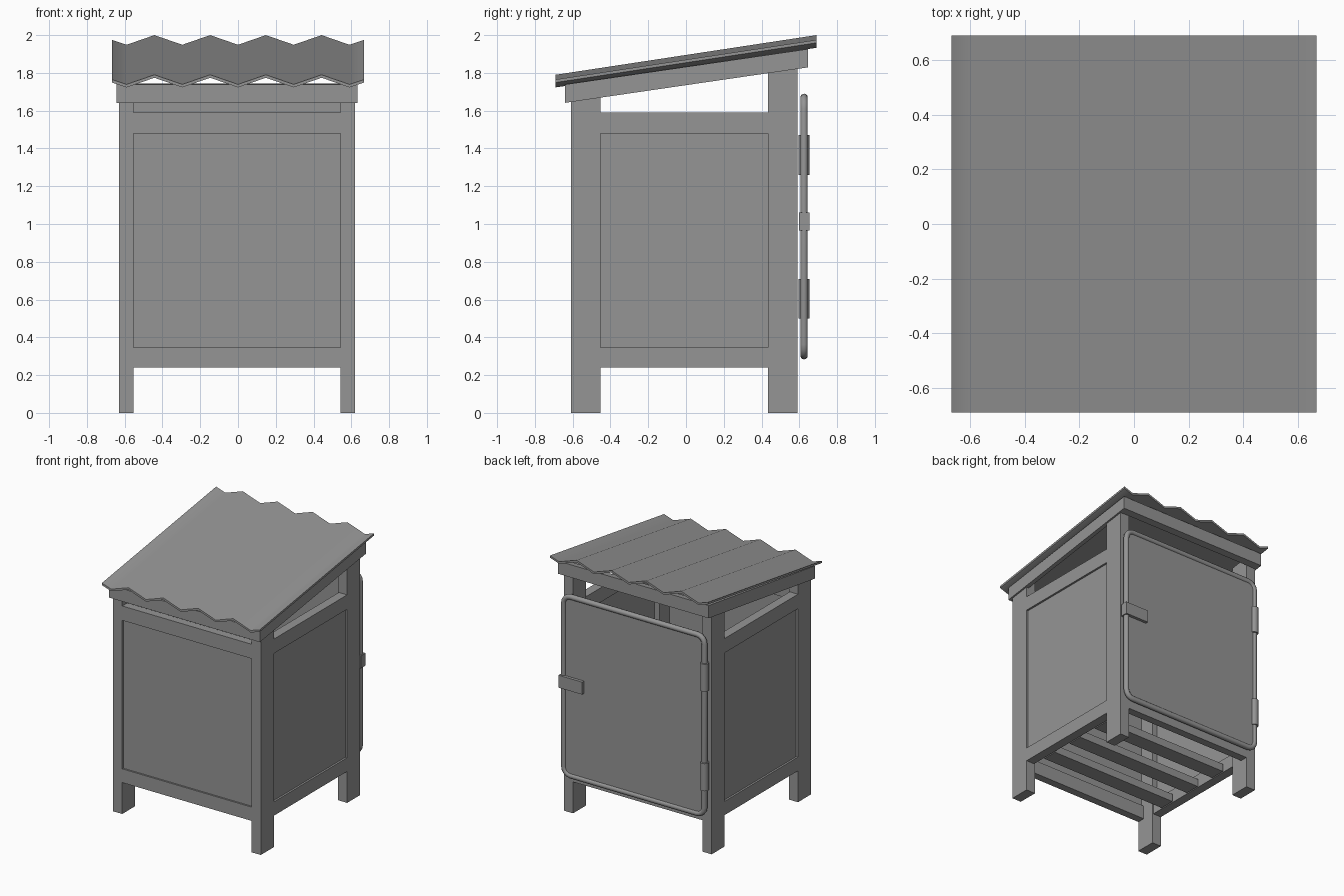
import bpy, bmesh, math
from mathutils import Vector

cube = bpy.data.objects.get("Cube")
if cube:
    bpy.data.objects.remove(cube, do_unlink=True)

# Single painted grey
grey = bpy.data.materials.new("plain grey")
grey.use_nodes = True
colour = (0.3, 0.3, 0.3, 1)
grey.diffuse_color = colour
grey.node_tree.nodes["Principled BSDF"].inputs["Base Color"].default_value = colour

SLOPE = 0.152          # rise of the roof per unit of depth
CX, CY = -0.005, -0.01  # centre of the leg frame


def add_object(name, mesh, smooth=False):
    ob = bpy.data.objects.new(name, mesh)
    bpy.context.collection.objects.link(ob)
    mesh.materials.clear()
    mesh.materials.append(grey)
    if smooth:
        bpy.ops.object.select_all(action="DESELECT")
        ob.select_set(True)
        bpy.context.view_layer.objects.active = ob
        bpy.ops.object.shade_smooth_by_angle(angle=math.radians(50))
    return ob


def prism(name, outline, y0, y1, slope=0.0, smooth=False):
    """Extrude an (x, z) outline along y, lifting z by slope * y."""
    bm = bmesh.new()
    face = bm.faces.new([bm.verts.new((x, y0, z)) for x, z in outline])
    moved = bmesh.ops.extrude_face_region(bm, geom=[face])["geom"]
    for v in moved:
        if isinstance(v, bmesh.types.BMVert):
            v.co.y = y1
    for v in bm.verts:
        v.co.z += slope * v.co.y
    bmesh.ops.recalc_face_normals(bm, faces=bm.faces)
    mesh = bpy.data.meshes.new(name)
    bm.to_mesh(mesh)
    bm.free()
    return add_object(name, mesh, smooth)


def box(name, xs, ys, zs, slope=0.0):
    (a, b), (c, d) = sorted(xs), zs
    return prism(name, [(a, c), (b, c), (b, d), (a, d)], *sorted(ys), slope)


# Legs, with tops cut to the roof slope
for sx, side in ((-1, "right"), (1, "left")):
    for sy, end in ((-1, "front"), (1, "back")):
        xs = (CX + sx * 0.547, CX + sx * 0.625)
        ys = (CY + sy * 0.443, CY + sy * 0.6)
        leg = box(f"{end}_{side}_leg", xs, ys, (0, 1.8))
        for v in leg.data.vertices:
            if v.co.z > 1:
                v.co.z += SLOPE * v.co.y

# Side walls: recessed panel, bottom and top rails, sloping roof beam
for sx, side in ((-1, "right"), (1, "left")):
    outer = CX + sx * 0.625
    ys = (CY - 0.443, CY + 0.443)
    for part, zs in (("bottom", (0.24, 0.345)), ("top", (1.48, 1.59))):
        box(f"{side}_{part}_rail", (outer, outer - sx * 0.07), ys, zs)
    box(f"{side}_panel", (outer - sx * 0.015, outer - sx * 0.035), ys, (0.3, 1.55))
    box(f"{side}_roof_beam", (CX + sx * 0.605, CX + sx * 0.638), (-0.64, 0.645),
        (1.735, 1.832), SLOPE * 0.96)

# Front wall
inner = (CX - 0.547, CX + 0.547)
for part, zs in (("bottom", (0.24, 0.345)), ("top", (1.48, 1.59))):
    box(f"front_{part}_rail", inner, (-0.61, -0.55), zs)
box("front_panel", inner, (-0.597, -0.577), (0.3, 1.55))

# Beams under the roof at the front and back
for name, ys in (("front_roof_beam", (-0.64, -0.61)), ("back_roof_beam", (0.592, 0.645))):
    box(name, (CX - 0.605, CX + 0.605), ys, (1.735, 1.832), SLOPE * 0.96)

# Floor: back rail and slats running across
box("back_bottom_rail", inner, (0.53, 0.59), (0.24, 0.345))
for i in range(3):
    y = CY + (i - 1) * 0.28
    box(f"floor_slat_{i + 1}", inner, (y - 0.06, y + 0.06), (0.24, 0.3))

# Corrugated roof sheet
PITCH, THICK, LOW, HIGH = 0.1475, 0.016, 1.844, 1.895
top = [(i * PITCH, HIGH if i % 2 else LOW) for i in range(-4, 5)]
top = [(-0.668, LOW + 0.026)] + top + [(0.668, LOW + 0.026)]
bottom = [(x, z - THICK) for x, z in reversed(top)]
prism("corrugated_roof", top + bottom, -0.69, 0.69, SLOPE, True)

# Door outline with rounded corners
HALF_W, Z0, Z1, RADIUS = 0.595, 0.303, 1.67, 0.06
path = []
for cx, cz, start in ((HALF_W, Z1, 0), (-HALF_W, Z1, 90),
                      (-HALF_W, Z0, 180), (HALF_W, Z0, 270)):
    centre_x = cx - math.copysign(RADIUS, cx)
    centre_z = cz + (RADIUS if cz == Z0 else -RADIUS)
    for step in range(5):
        a = math.radians(start + step * 22.5)
        path.append((centre_x + RADIUS * math.cos(a), centre_z + RADIUS * math.sin(a)))

prism("door_panel", path, 0.612, 0.632)

# Door frame tube swept round the outline
bm = bmesh.new()
SIDES, TUBE = 10, 0.02
rings = []
for i, (x, z) in enumerate(path):
    before, after = path[i - 1], path[(i + 1) % len(path)]
    tangent = Vector((after[0] - before[0], 0, after[1] - before[1])).normalized()
    depth = Vector((0, 1, 0))
    out = tangent.cross(depth)
    centre = Vector((x, 0.625, z))
    angles = [math.tau * k / SIDES for k in range(SIDES)]
    rings.append([bm.verts.new(centre + TUBE * (math.cos(a) * out + math.sin(a) * depth))
                  for a in angles])
for i, ring in enumerate(rings):
    last = rings[i - 1]
    for k in range(SIDES):
        bm.faces.new((last[k - 1], last[k], ring[k], ring[k - 1]))
bmesh.ops.recalc_face_normals(bm, faces=bm.faces)
mesh = bpy.data.meshes.new("door_frame")
bm.to_mesh(mesh)
bm.free()
add_object("door_frame", mesh, True)

# Hinges and latch
for name, z in (("lower_hinge", 0.605), ("upper_hinge", 1.365)):
    bm = bmesh.new()
    bmesh.ops.create_cone(bm, cap_ends=True, segments=12, radius1=0.03,
                          radius2=0.03, depth=0.21)
    bmesh.ops.translate(bm, verts=bm.verts, vec=(-HALF_W, 0.625, z))
    mesh = bpy.data.meshes.new(name)
    bm.to_mesh(mesh)
    bm.free()
    add_object(name, mesh, True)
box("door_latch", (0.42, 0.62), (0.598, 0.655), (0.965, 1.06))
